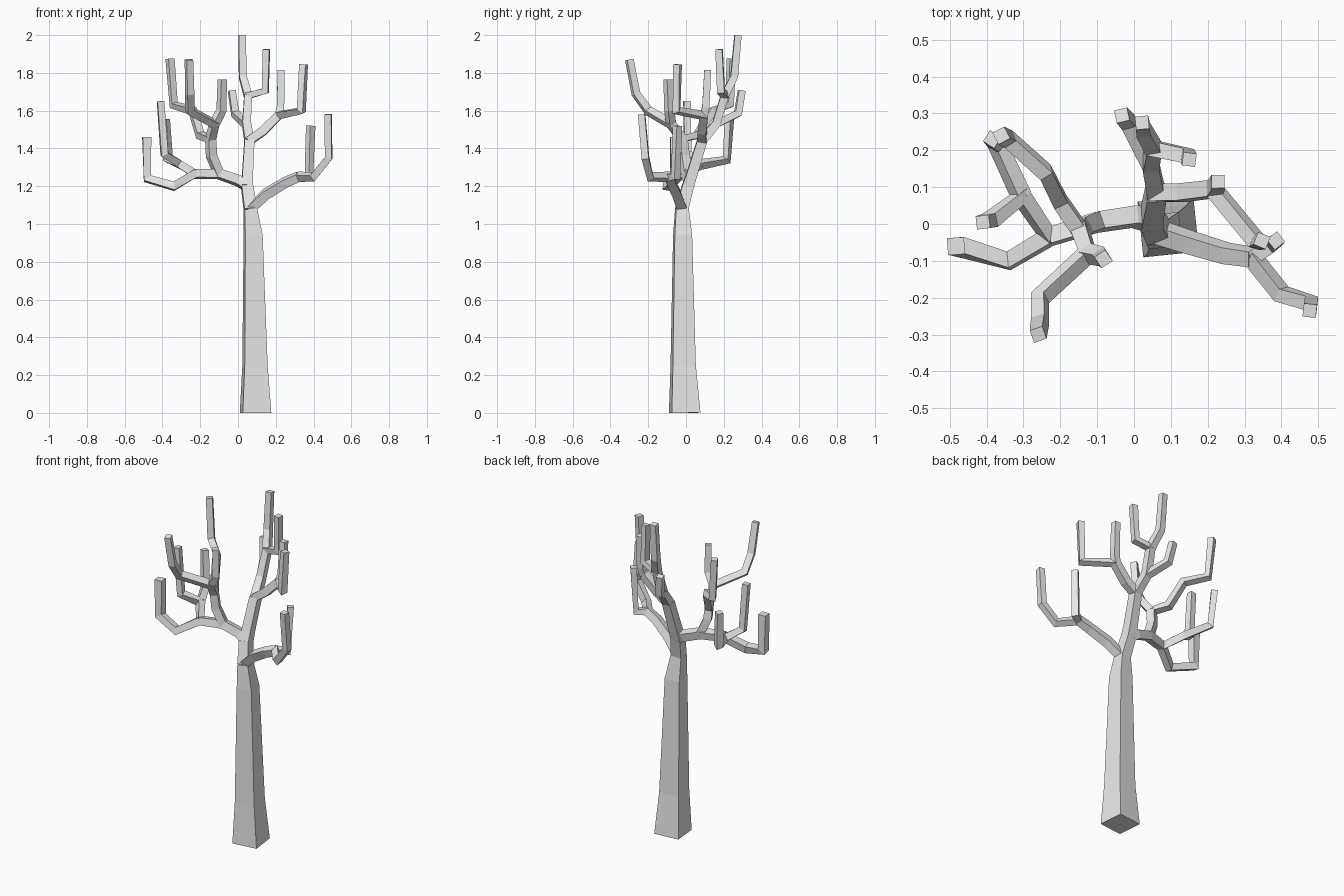
import bpy
import bmesh
import math
from mathutils import Vector

cube = bpy.data.objects.get("Cube")
if cube:
    bpy.data.objects.remove(cube, do_unlink=True)

# One plain grey for the whole tree
bark = bpy.data.materials.new("grey_bark")
bark.use_nodes = True
grey = (0.8, 0.8, 0.8, 1)
bark.diffuse_color = grey
bark.node_tree.nodes["Principled BSDF"].inputs["Base Color"].default_value = grey


class Fork:
    """End of a limb: its position, growing direction and cross-section axis."""

    def __init__(self, position, direction, side):
        self.position = position
        self.direction = direction
        self.side = side


def grow(name, fork, points, radii):
    """Sweep a square section from a fork along the points; return the new end."""
    path = [fork.position] + [Vector(p) for p in points]
    last = len(path) - 1
    steps = [(b - a).normalized() for a, b in zip(path, path[1:])]
    before = [fork.direction] + steps
    after = steps + [steps[-1]]
    if len(radii) == 2:
        start, end = radii
        radii = [start + (end - start) * i / last for i in range(last + 1)]

    bm = bmesh.new()
    rings = []
    side, facing = fork.side, fork.direction
    for point, radius, a, b in zip(path, radii, before, after):
        # Turn the section onto the bisecting plane without twisting it
        normal = (a + b).normalized()
        side = facing.rotation_difference(normal) @ side
        facing = normal
        other = normal.cross(side)
        corners = [side + other, other - side, -side - other, side - other]
        rings.append([bm.verts.new(point + c * radius) for c in corners])
    for low, high in zip(rings, rings[1:]):
        for i in range(4):
            j = (i + 1) % 4
            bm.faces.new((low[i], low[j], high[j], high[i]))
    bm.faces.new(rings[0][::-1])
    bm.faces.new(rings[-1])
    bmesh.ops.recalc_face_normals(bm, faces=bm.faces[:])

    mesh = bpy.data.meshes.new(name)
    bm.to_mesh(mesh)
    bm.free()
    mesh.materials.append(bark)
    limb = bpy.data.objects.new(name, mesh)
    bpy.context.collection.objects.link(limb)
    return Fork(path[-1], facing, side)


LIMB = (0.024, 0.022)
BRANCH = (0.022, 0.02)
TWIG = (0.021, 0.018)
up = Vector((0, 0, 1))
turn = math.radians(6)

# Trunk, square and slightly turned
root = Fork(Vector((0.093, -0.007, 0)), up,
            Vector((math.cos(turn), math.sin(turn), 0)))
trunk = grow("trunk", root,
             [(0.09, -0.015, 0.25), (0.08, -0.018, 0.94), (0.065, -0.022, 1.08)],
             [0.076, 0.061, 0.046, 0.033])
crotch = grow("trunk_top", trunk, [(0.048, 0.01, 1.2)], (0.033, 0.03))
stem = grow("main_stem", crotch, [(0.05, 0.03, 1.26), (0.06, 0.085, 1.44)],
            (0.03, 0.026))

# Low limb on the left side
low_left = grow("low_left_limb", trunk,
                [(0.15, -0.05, 1.16), (0.25, -0.08, 1.22), (0.32, -0.09, 1.25)],
                (0.026, 0.022))
grow("low_left_outer_twig", low_left,
     [(0.4, -0.19, 1.25), (0.48, -0.215, 1.35), (0.477, -0.235, 1.58)], TWIG)
grow("low_left_inner_twig", low_left,
     [(0.375, -0.055, 1.25), (0.385, -0.045, 1.52)], TWIG)

# Limb on the right side
right = grow("right_limb", crotch, [(0, 0.02, 1.23), (-0.1, 0.005, 1.265)],
             (0.026, 0.024))
low_right = grow("low_right_limb", right, [(-0.23, -0.035, 1.265)], LIMB)
grow("low_right_outer_twig", low_right,
     [(-0.34, -0.1, 1.2), (-0.48, -0.06, 1.24), (-0.483, -0.06, 1.46)],
     (0.022, 0.023))
back_right = grow("back_right_branch", low_right, [(-0.305, 0.075, 1.315)], BRANCH)
grow("back_right_near_twig", back_right,
     [(-0.39, 0.01, 1.37), (-0.41, 0.005, 1.65)], TWIG)
grow("back_right_far_twig", back_right,
     [(-0.37, 0.215, 1.34), (-0.385, 0.23, 1.555)], TWIG)

# Rising limb on the right side
rising = grow("rising_right_limb", right, [(-0.14, -0.01, 1.36), (-0.145, -0.02, 1.45)],
              LIMB)
front_fork = grow("front_right_branch", rising, [(-0.125, -0.08, 1.53)], BRANCH)
grow("front_right_inner_twig", front_fork,
     [(-0.088, -0.088, 1.6), (-0.083, -0.095, 1.765)], TWIG)
grow("front_right_outer_twig", front_fork,
     [(-0.255, -0.2, 1.6), (-0.255, -0.265, 1.69), (-0.26, -0.3, 1.87)], TWIG)
grow("high_right_twig", rising,
     [(-0.2, 0.06, 1.47), (-0.24, 0.14, 1.6), (-0.34, 0.23, 1.63),
      (-0.36, 0.24, 1.875)], TWIG)

# High limb on the left side
high_left = grow("high_left_limb", stem, [(0.13, 0.085, 1.49), (0.215, 0.095, 1.575)],
                 LIMB)
grow("high_left_inner_twig", high_left, [(0.225, 0.105, 1.62), (0.228, 0.115, 1.815)],
     TWIG)
grow("high_left_outer_twig", high_left, [(0.335, -0.05, 1.6), (0.347, -0.045, 1.845)],
     TWIG)

# Crown
crown = grow("crown_stem", stem, [(0.045, 0.16, 1.53)], LIMB)
grow("crown_back_twig", crown, [(-0.015, 0.275, 1.585), (-0.033, 0.295, 1.705)], TWIG)
crown_fork = grow("crown_branch", crown, [(0.053, 0.205, 1.68)], BRANCH)
grow("crown_top_twig", crown_fork, [(0.025, 0.255, 1.78), (0.022, 0.275, 2)], TWIG)
grow("crown_left_twig", crown_fork, [(0.145, 0.185, 1.705), (0.15, 0.175, 1.925)], TWIG)
